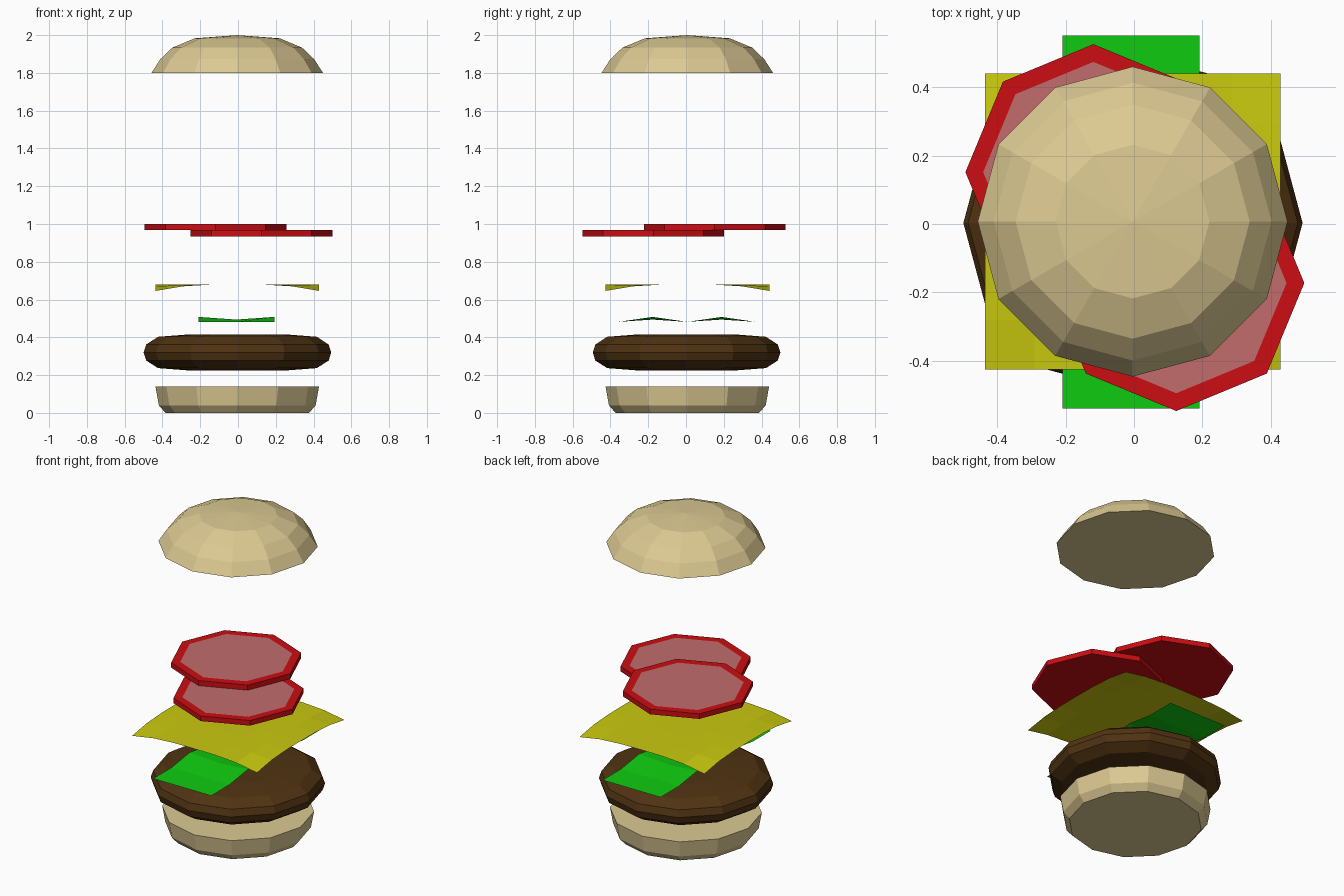
import bpy, bmesh
from math import sin, cos, tau

if "Cube" in bpy.data.objects:
    bpy.data.objects.remove(bpy.data.objects["Cube"])


def material(name, r, g, b):
    m = bpy.data.materials.new(name)
    m.diffuse_color = (r, g, b, 1)
    m.use_nodes = True
    m.node_tree.nodes["Principled BSDF"].inputs["Base Color"].default_value = m.diffuse_color
    return m


BREAD = material("bread", 0.72, 0.59, 0.29)
MEAT = material("meat", 0.08, 0.033, 0.006)
GREEN = material("green", 0.005, 0.6, 0.005)
YELLOW = material("yellow", 0.58, 0.58, 0.005)
RED = material("red", 0.6, 0.004, 0.006)
PINK = material("pink", 0.54, 0.15, 0.15)


def finish(name, bm, *mats):
    me = bpy.data.meshes.new(name)
    bm.to_mesh(me)
    bm.free()
    for m in mats:
        me.materials.append(m)
    ob = bpy.data.objects.new(name, me)
    bpy.context.collection.objects.link(ob)
    return ob


def lathe(name, profile, sides, centre, *mats, tip=None):
    """Stack of polygon rings (radius, z) from bottom to top, capped at both ends."""
    bm = bmesh.new()
    cx, cy = centre
    rings = [[bm.verts.new((cx + r * cos(tau * i / sides), cy + r * sin(tau * i / sides), z))
              for i in range(sides)] for r, z in profile]
    for a, b in zip(rings, rings[1:]):
        for i in range(sides):
            j = (i + 1) % sides
            bm.faces.new((a[i], a[j], b[j], b[i]))
    bm.faces.new(rings[0][::-1])
    top = rings[-1]
    if tip is None:
        cap = bm.faces.new(top)
        cap.material_index = len(mats) - 1
    else:
        apex = bm.verts.new((cx, cy, tip))
        for i in range(sides):
            bm.faces.new((top[i], top[(i + 1) % sides], apex))
    return finish(name, bm, *mats)


def sheet(name, x0, x1, y0, y1, nx, ny, height, mat):
    """Thin grid; height(u, v) takes u, v in -1..1."""
    bm = bmesh.new()
    g = [[bm.verts.new((x0 + (x1 - x0) * i / nx, y0 + (y1 - y0) * j / ny,
                        height(2 * i / nx - 1, 2 * j / ny - 1)))
          for j in range(ny + 1)] for i in range(nx + 1)]
    for i in range(nx):
        for j in range(ny):
            bm.faces.new((g[i][j], g[i + 1][j], g[i + 1][j + 1], g[i][j + 1]))
    return finish(name, bm, mat)


MID = (-0.004, 0.007)

# Buns
lathe("bottom_bun", [(0.38, 0), (0.415, 0.04), (0.433, 0.14)], 12, MID, BREAD)
lathe("top_bun", [(0.454, 1.80), (0.407, 1.873), (0.343, 1.934), (0.225, 1.983)],
      12, MID, BREAD, tip=2.0)

# Patty
lathe("patty", [(0.25, 0.224), (0.42, 0.237), (0.483, 0.277), (0.497, 0.32),
                (0.483, 0.362), (0.42, 0.403), (0.25, 0.416)], 12, (-0.003, 0.003), MEAT)


# Lettuce: gentle ripple, peaks a third of the way out, raised side edges
def ripple(u, v):
    peak = max(0, 1 - abs(abs(v) - 1 / 3) * 3)
    return 0.482 + peak * (0.012 + 0.014 * abs(u))


sheet("lettuce", -0.21, 0.192, -0.54, 0.552, 2, 6, ripple, GREEN)

# Cheese slice with drooping corners
sheet("cheese", -0.436, 0.43, -0.426, 0.441, 6, 6,
      lambda u, v: 0.68 - 0.034 * abs(u * v) ** 3, YELLOW)

# Tomato slices: red rind, pale inset top
for name, z, centre in (("lower_tomato", 0.935, (0.124, -0.173)),
                        ("upper_tomato", 0.968, (-0.119, 0.152))):
    lathe(name, [(0.375, z), (0.375, z + 0.032), (0.323, z + 0.032)], 8, centre, RED, PINK)
